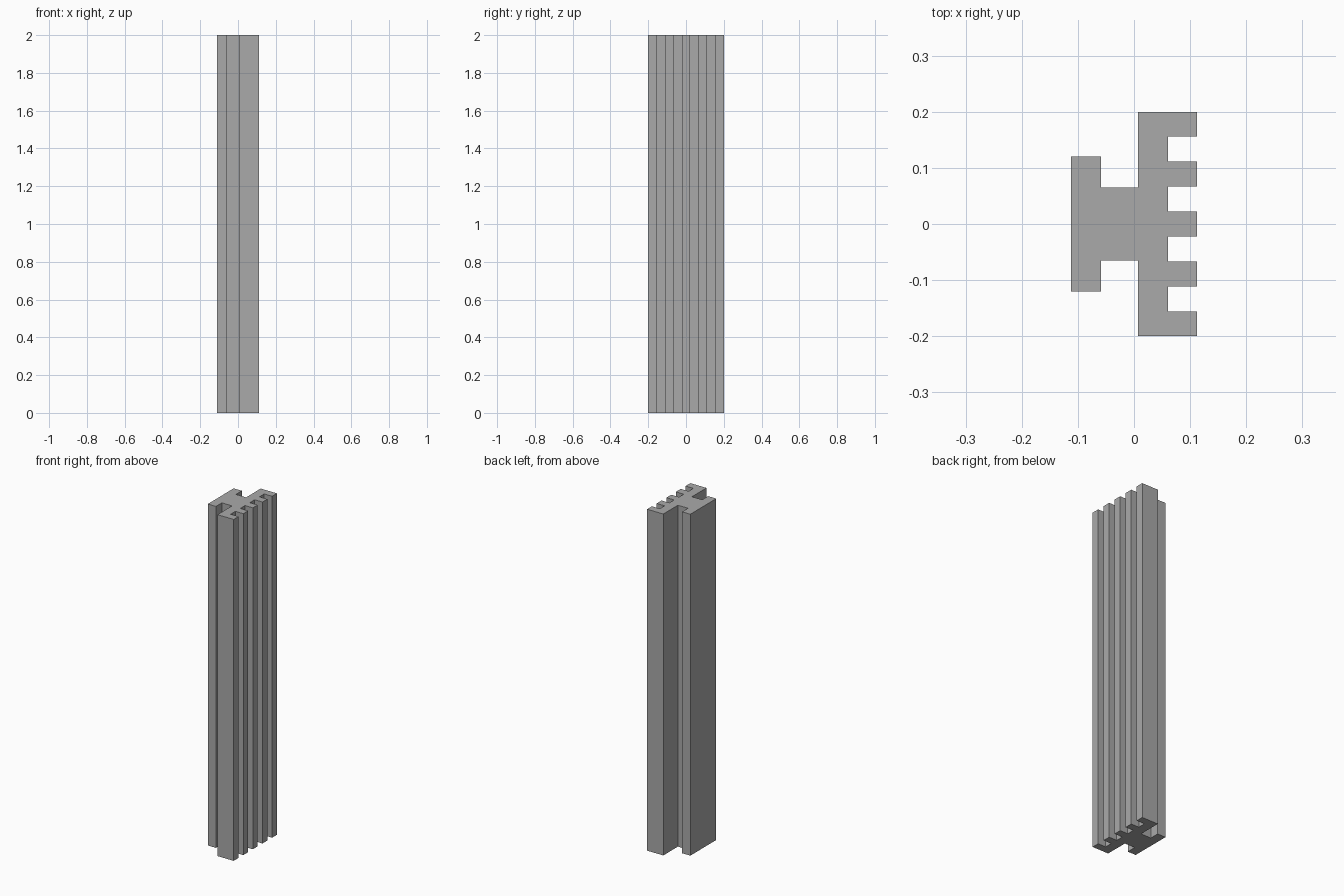
import bpy
import bmesh

if "Cube" in bpy.data.objects:
    bpy.data.objects.remove(bpy.data.objects["Cube"], do_unlink=True)

HEIGHT = 2.0
HALF_DEPTH = 0.2
FLANGE_HALF = 0.12
WEB_HALF = 0.065
X_BACK, X_FLANGE, X_BODY, X_GROOVE, X_FACE = -0.112, -0.059, 0.007, 0.061, 0.112
STEPS = 9                      # five ribs and four grooves of equal width
step = 2 * HALF_DEPTH / STEPS

# Plain grey metal
grey = bpy.data.materials.new("grey_metal")
grey.use_nodes = True
colour = (0.4, 0.4, 0.4, 1)
grey.diffuse_color = colour
grey.node_tree.nodes["Principled BSDF"].inputs["Base Color"].default_value = colour

# Ribbed face, from front to back
profile = []
for i in range(STEPS):
    x = X_GROOVE if i % 2 else X_FACE
    y = -HALF_DEPTH + i * step
    profile += [(x, y), (x, y + step)]

# Slotted side and rear flange, mirrored front to back
side = [(X_BODY, HALF_DEPTH), (X_BODY, WEB_HALF), (X_FLANGE, WEB_HALF),
        (X_FLANGE, FLANGE_HALF), (X_BACK, FLANGE_HALF)]
profile += side + [(x, -y) for x, y in reversed(side)]

# Extrude the cross-section to full height
bm = bmesh.new()
base = bm.faces.new([bm.verts.new((x, y, 0)) for x, y in profile])
extruded = bmesh.ops.extrude_face_region(bm, geom=[base], use_keep_orig=True)
top = [v for v in extruded["geom"] if isinstance(v, bmesh.types.BMVert)]
bmesh.ops.translate(bm, verts=top, vec=(0, 0, HEIGHT))
bmesh.ops.recalc_face_normals(bm, faces=bm.faces)

mesh = bpy.data.meshes.new("ribbed_extrusion")
bm.to_mesh(mesh)
bm.free()
mesh.materials.append(grey)
bpy.context.collection.objects.link(bpy.data.objects.new("ribbed_extrusion", mesh))
